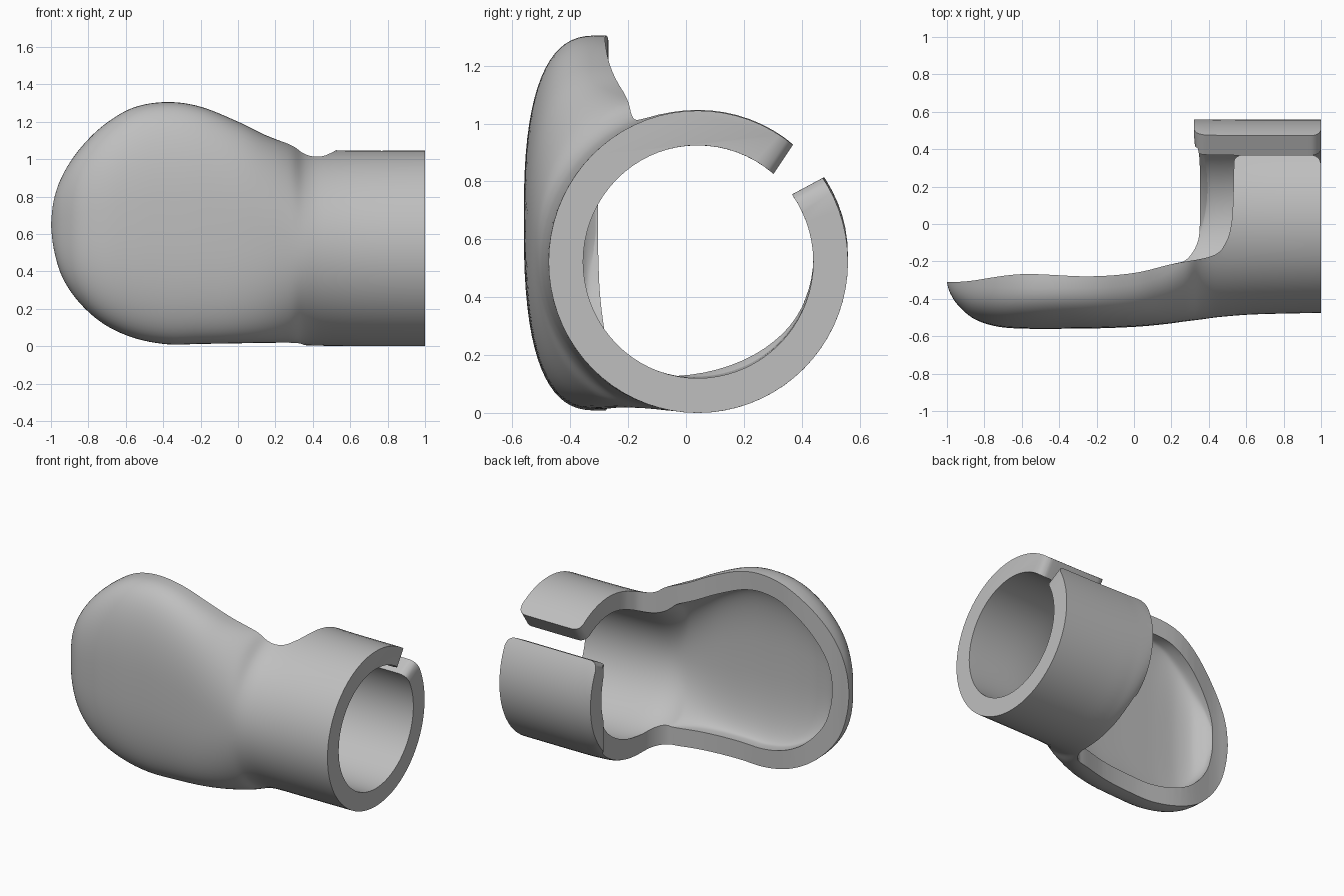
import bpy, bmesh, math
from mathutils import Vector

WALL = 0.12
RING = 72
GAP_ANGLE = math.radians(42.3)

old = bpy.data.objects.get("Cube")
if old:
    bpy.data.objects.remove(old, do_unlink=True)


def smooth_path(points, steps):
    """Catmull-Rom curve through points of any dimension."""
    pts = [Vector(p) for p in points]
    pts = [pts[0]] + pts + [pts[-1]]
    out = []
    for i in range(1, len(pts) - 2):
        a, b, c, d = pts[i - 1:i + 3]
        for k in range(steps):
            t = k / steps
            out.append(0.5 * (2 * b + (c - a) * t + (2 * a - 5 * b + 4 * c - d) * t * t
                              + (3 * b - a - 3 * c + d) * t ** 3))
    return out + [pts[-2]]


def ramp(x, lo, hi):
    t = min(1, max(0, (x - lo) / (hi - lo)))
    return t * t * (3 - 2 * t)


def power(v, e):
    return math.copysign(abs(v) ** e, v)


def face_outwards(bm):
    bm.normal_update()
    bmesh.ops.recalc_face_normals(bm, faces=bm.faces[:])
    if bm.calc_volume(signed=True) < 0:
        bmesh.ops.reverse_faces(bm, faces=bm.faces[:])
    bm.normal_update()


def make_object(name, bm):
    mesh = bpy.data.meshes.new(name)
    bm.to_mesh(mesh)
    bm.free()
    obj = bpy.data.objects.new(name, mesh)
    bpy.context.collection.objects.link(obj)
    return obj


# Stations along the body: x, bottom z, top z, front y, centre y
stations = smooth_path([
    (-1, .65, .65, -.31, -.31),
    (-.985, .52, .78, -.365, -.31),
    (-.94, .37, .91, -.435, -.305),
    (-.85, .235, 1.05, -.51, -.3),
    (-.72, .12, 1.18, -.55, -.3),
    (-.56, .045, 1.275, -.56, -.3),
    (-.38, .01, 1.305, -.56, -.3),
    (-.2, .012, 1.28, -.558, -.3),
    (0, .015, 1.2, -.55, -.28),
    (.15, .018, 1.127, -.537, -.24),
    (.28, .016, 1.08, -.52, -.15),
    (.36, .005, 1.06, -.51, 0),
    (.46, .002, 1.05, -.497, .04),
    (.65, 0, 1.045, -.483, .04),
    (1, 0, 1.045, -.475, .04),
], 6)


def body_bmesh():
    """Closed solid lofted through rounded cross-sections."""
    bm = bmesh.new()
    pole = bm.verts.new((-1, stations[0][3], stations[0][1]))
    rings = []
    for x, zb, zt, yf, cy in stations[1:]:
        e = 2 / (2.7 - 0.7 * ramp(x, -.1, .45))
        k = ramp(x, 0, .25)
        yb = (2 * cy - yf) * (1 - k) + .56 * k
        ring = []
        for i in range(RING):
            a = 2 * math.pi * i / RING
            c, s = power(math.cos(a), e), power(math.sin(a), e)
            y = cy + c * ((yb - cy) if c > 0 else (cy - yf))
            ring.append(bm.verts.new((x, y, (zt + zb) / 2 + s * (zt - zb) / 2)))
        rings.append(ring)
    for i in range(RING):
        j = (i + 1) % RING
        bm.faces.new((pole, rings[0][i], rings[0][j]))
        for r, q in zip(rings, rings[1:]):
            bm.faces.new((r[i], q[i], q[j], r[j]))
    bm.faces.new(rings[-1])
    face_outwards(bm)
    return bm, rings[-1]


def prism(name, low, high):
    """Solid between two matching outlines."""
    bm = bmesh.new()
    a = [bm.verts.new(p) for p in low]
    b = [bm.verts.new(p) for p in high]
    bm.faces.new(a[::-1])
    bm.faces.new(b)
    for i in range(len(a)):
        j = (i + 1) % len(a)
        bm.faces.new((a[i], a[j], b[j], b[i]))
    face_outwards(bm)
    return make_object(name, bm)


# Outer body
outer, _ = body_bmesh()
shell = make_object("sleeve_and_cup_shell", outer)

# Hollow: the same body moved inwards by the wall thickness
inner, end_ring = body_bmesh()
moves = {}
for v in inner.verts:
    n = v.normal.copy()
    if v in end_ring:
        n.x = 0
    moves[v] = n.normalized() * WALL
for v, m in moves.items():
    v.co -= m
for v in end_ring:
    v.co.x = 1.1
hollow = make_object("hollow_cutter", inner)

# Back opening: shared cup rim, then a different strap edge above and below
cup_rim = [(-1.2, -.32), (-1, -.31), (-.88, -.305), (-.6, -.268), (-.25, -.28),
           (0, -.262), (.2, -.215)]
upper_edge = [(.42, -.17), (.49, -.1), (.52, 0), (.53, .15), (.535, .45), (.535, .9)]
lower_edge = [(.28, -.19), (.335, -.11), (.352, 0), (.352, .3), (.342, .4),
              (.322, .46), (.32, .9)]


def opening(name, edge, z0, z1):
    path = [(p.x, p.y) for p in smooth_path(cup_rim + edge, 6)] + [(-1.2, .9)]
    return prism(name, [(x, y, z0) for x, y in path], [(x, y, z1) for x, y in path])


upper_opening = opening("upper_opening_cutter", upper_edge, .825, 2)
lower_opening = opening("lower_opening_cutter", lower_edge, -1, .826)


# Slot between the straps: tapered slab, flared to round the strap corners
def flare(x, start):
    r = .06
    d = max(0, min(x - start, 1 - x, r))
    return r - math.sqrt(max(0, r * r - (r - d) ** 2))


def slot_outline(radius):
    half = .25 * radius - .052
    side = []
    for sign, start in ((1, .53), (-1, .32)):
        xs = [.2] + [start + .01 * i for i in range(7)]
        xs += [.94 + .01 * i for i in range(7)] + [1.1]
        line = [(x, sign * (half + flare(x, start))) for x in xs]
        side += line if sign > 0 else line[::-1]
    c, s = math.cos(GAP_ANGLE), math.sin(GAP_ANGLE)
    return [(x, .04 + radius * c - t * s, .5225 + radius * s + t * c) for x, t in side]


slot = prism("slot_cutter", slot_outline(.3), slot_outline(.7))

# Carve the shell
bpy.ops.object.select_all(action='DESELECT')
bpy.context.view_layer.objects.active = shell
shell.select_set(True)
for cutter in (hollow, upper_opening, lower_opening, slot):
    cutter.hide_render = True
    mod = shell.modifiers.new(cutter.name, 'BOOLEAN')
    mod.operation = 'DIFFERENCE'
    mod.solver = 'EXACT'
    mod.use_self = cutter == hollow
    mod.object = cutter
    bpy.ops.object.modifier_apply(modifier=mod.name)
    bpy.data.objects.remove(cutter, do_unlink=True)
bpy.ops.object.shade_smooth_by_angle(angle=math.radians(35))

# Plain grey plastic
grey = bpy.data.materials.new("plain_grey")
grey.use_nodes = True
colour = (.52, .52, .52, 1)
grey.diffuse_color = colour
grey.node_tree.nodes["Principled BSDF"].inputs["Base Color"].default_value = colour
shell.data.materials.clear()
shell.data.materials.append(grey)
